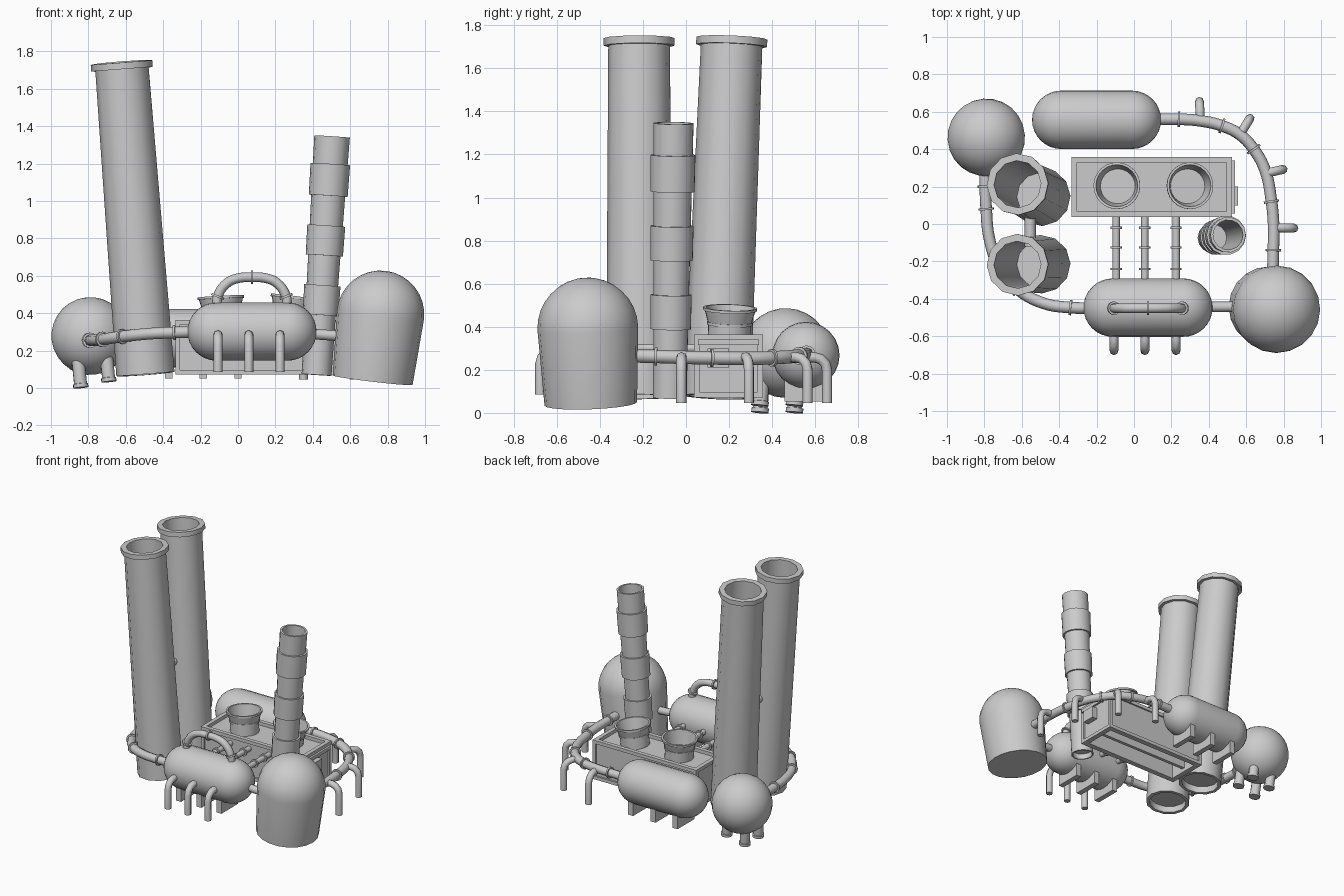
import bpy, bmesh
from math import sin, cos, pi, radians
from mathutils import Vector

if "Cube" in bpy.data.objects:
    bpy.data.objects.remove(bpy.data.objects["Cube"])


def finish(bm, name):
    bmesh.ops.recalc_face_normals(bm, faces=bm.faces)
    me = bpy.data.meshes.new(name)
    bm.to_mesh(me)
    bm.free()
    ob = bpy.data.objects.new(name, me)
    bpy.context.collection.objects.link(ob)
    return ob


def lathe(name, prof, base, top, n=24):
    """Revolve (radius, height) points around the axis base -> top."""
    base = Vector(base)
    q = (Vector(top) - base).to_track_quat('Z', 'Y')
    bm = bmesh.new()
    rings = []
    for r, h in prof:
        k = 1 if r < 1e-5 else n
        rings.append([bm.verts.new(base + q @ Vector((r * cos(2 * pi * i / n), r * sin(2 * pi * i / n), h)))
                      for i in range(k)])
    for a, b in zip(rings, rings[1:]):
        for i in range(n):
            j = (i + 1) % n
            if len(a) == 1:
                bm.faces.new((a[0], b[i], b[j]))
            elif len(b) == 1:
                bm.faces.new((a[i], a[j], b[0]))
            else:
                bm.faces.new((a[i], a[j], b[j], b[i]))
    return finish(bm, name)


def arc(r, h, a0, a1, n=8):
    pts = []
    for i in range(n + 1):
        a = radians(a0 + (a1 - a0) * i / n)
        pts.append((max(0, r * cos(a)), h + r * sin(a)))
    return pts


def flange(name, p, d, r=.037, w=.012):
    p, d = Vector(p), Vector(d).normalized()
    return lathe(name, [(0, 0), (r, 0), (r, w), (0, w)], p - d * w / 2, p + d, 16)


def pipe(name, pts, r=.026, flanges=(), smooth=True):
    """Round tube through points, with collars at the listed point indices."""
    cu = bpy.data.curves.new(name, 'CURVE')
    cu.dimensions = '3D'
    cu.bevel_depth, cu.bevel_resolution, cu.resolution_u = r, 2, 5
    cu.use_fill_caps = True
    sp = cu.splines.new('BEZIER')
    sp.bezier_points.add(len(pts) - 1)
    for b, p in zip(sp.bezier_points, pts):
        b.co = p
        b.handle_left_type = b.handle_right_type = 'AUTO' if smooth else 'VECTOR'
    ob = bpy.data.objects.new(name, cu)
    bpy.context.collection.objects.link(ob)
    for i in flanges:
        d = Vector(pts[min(i + 1, len(pts) - 1)]) - Vector(pts[max(i - 1, 0)])
        flange(name + "_collar", pts[i], d, r + .01)
    return ob


def box(name, lo, hi, insets=()):
    """Box with recessed panels: (face normal, border, depth)."""
    lo, hi = Vector(lo), Vector(hi)
    bm = bmesh.new()
    bmesh.ops.create_cube(bm, size=1)
    for v in bm.verts:
        v.co = (lo + hi) / 2 + Vector([a * b for a, b in zip(v.co, hi - lo)])
    bm.normal_update()
    for nrm, border, depth in insets:
        f = max(bm.faces, key=lambda f: (f.normal.dot(Vector(nrm)) > .99) * f.calc_area())
        bmesh.ops.inset_region(bm, faces=[f], thickness=border, use_even_offset=True)
        f2 = bmesh.ops.extrude_discrete_faces(bm, faces=[f])['faces'][0]
        bmesh.ops.translate(bm, verts=f2.verts, vec=Vector(nrm) * -depth)
        bm.normal_update()
    return finish(bm, name)


def hook(name, start, end, z0, z1):
    """Drain pipe going out from start, bending down to z1 above end."""
    s, e = Vector((*start, z0)), Vector((*end, z0))
    d = (e - s).normalized()
    c = e - d * .06 - Vector((0, 0, .06))
    pts = [s] + [c + d * .06 * sin(radians(a)) + Vector((0, 0, .06 * cos(radians(a))))
                 for a in (0, 30, 60, 90)] + [Vector((e.x, e.y, z1))]
    pipe(name, pts, .024, smooth=False)


# Two tall chimneys, leaning outwards
for i, (b, t) in enumerate([((-.495, .145, .075), (-.623, .213, 1.74)),
                            ((-.495, -.215, .075), (-.623, -.218, 1.74))]):
    L = (Vector(t) - Vector(b)).length
    lathe(f"tall_chimney_{i}", [(0, .05), (.132, .05), (.132, 0), (.156, 0), (.143, L - .035),
          (.165, L - .035), (.165, L), (.126, L), (.126, .08), (0, .08)], b, t, 12)
pipe("chimney_link", [(-.555, -.12, .8), (-.555, .08, .8)], .03)

# Banded stack
b, t = (.42, -.075, .07), (.503, -.058, 1.345)
L = (Vector(t) - Vector(b)).length
cuts = [0, .32, .48, .64, .8, .96, 1.13, L]
prof = [(0, .04), (.07, .04), (.07, 0)]
for i in range(7):
    r = .08 + .0022 * i + (.013 if i % 2 else 0)
    prof += [(r, cuts[i]), (r + .002, cuts[i + 1])]
prof += [(.08, L), (.072, .06), (0, .06)]
lathe("banded_stack", prof, b, t, 14)

# Domed storage tank
lathe("domed_tank", [(0, 0), (.215, 0)] + arc(.234, .355, 0, 90),
      (.72, -.442, .042), (.762, -.456, .395), 20)

# Sphere tank on four short legs
lathe("sphere_tank", arc(.208, 0, -90, 90, 14), (-.79, .463, .278), (-.815, .475, .48), 24)
for sx in (-1, 1):
    for sy in (-1, 1):
        foot = Vector((-.765 + sx * .075, .423 + sy * .08, .018 + sx * .016))
        lathe("sphere_leg", [(0, 0), (.041, 0), (.041, .02), (.035, .022), (.035, .17), (0, .17)],
              foot, foot + Vector((-.01, .008, .1)), 12)

# Horizontal capsule tanks with saddles
for name, x, y, z, sad in [("front_tank", .075, -.447, .302, (-.11, .058, .225)),
                           ("back_tank", -.2, .557, .267, (-.37, -.187, 0))]:
    lathe(name, arc(.156, .156, -90, 0) + arc(.156, .534, 0, 90), (x - .345, y, z), (x, y, z), 24)
    for s in sad:
        box(name + "_saddle", (s - .02, y - .1, z - .215), (s + .02, y + .1, z - .1))

# Machine housing with recessed panels and open underside
box("housing", (-.335, .037, .072), (.525, .358, .365),
    [((0, 0, 1), .03, .025), ((0, 0, -1), .04, .12), ((0, -1, 0), .025, .012),
     ((0, 1, 0), .025, .012), ((1, 0, 0), .025, .012), ((-1, 0, 0), .025, .012)])
box("housing_rib", (-.3, .185, .1), (.49, .21, .2))
box("housing_end_frame", (.525, .055, .315), (.54, .34, .34))
box("control_box", (.505, .1, .21), (.557, .2, .3))

# Two flared fans on the roof
for x, tilt in ((-.088, -.004), (.29, .01)):
    b, t = (x - tilt, .2, .335), (x + tilt, .205, .49)
    lathe("roof_fan", [(0, 0), (.1, 0), (.1, .075), (.106, .075), (.106, .088), (.103, .088),
          (.118, .142), (.125, .142), (.125, .155), (.112, .155), (.093, .05), (0, .05)], b, t, 24)

# Pipes between housing and front tank, plus front drain pipes
for x in (-.095, .058, .225):
    pipe("feed_pipe", [(x, .06, .3), (x, -.02, .3), (x, -.125, .3), (x, -.24, .3), (x, -.33, .3)],
         .02, (1, 2, 3))
for x in (-.107, .058, .225):
    hook("front_drain", (x, -.55), (x, -.677), .285, .085)

# Arched pipe on the front tank
pipe("arch_pipe", [(-.112, -.45, .43), (-.108, -.45, .49), (-.06, -.45, .56), (.0, -.45, .587),
     (.075, -.45, .592), (.15, -.45, .587), (.21, -.45, .56), (.257, -.45, .49), (.262, -.45, .43)],
     .026, (1, 4, 7))

# Pipe from the front tank to the domed tank
pipe("tank_link", [(.38, -.443, .29), (.6, -.443, .275)], .028)

# Curved pipe from the front tank round to the sphere
pipe("left_pipe", [(-.24, -.45, .3), (-.34, -.447, .297), (-.48, -.425, .29), (-.62, -.35, .275),
     (-.725, -.22, .26), (-.775, -.07, .255), (-.79, .08, .255), (-.795, .2, .255), (-.795, .32, .255)],
     .031, (1, 3, 4, 6, 7))

# Curved pipe from the back tank round to the domed tank, with drain pipes
pipe("right_pipe", [(.1, .56, .27), (.24, .56, .272), (.35, .552, .27), (.47, .525, .265),
     (.57, .475, .26), (.64, .4, .256), (.7, .29, .253), (.735, .12, .255), (.747, -.02, .258),
     (.745, -.14, .262), (.742, -.27, .265)], .031, (1, 3, 5, 7, 9))
for s, e in (((.355, .55), (.35, .655)), ((.565, .475), (.62, .565)),
             ((.7, .27), (.797, .292)), ((.747, -.02), (.855, -.022))):
    hook("side_drain", s, e, .258, .045)

# Smooth shading with sharp edges kept
meshes = [o for o in bpy.context.collection.objects if o.type == 'MESH']
for o in meshes:
    o.select_set(True)
bpy.context.view_layer.objects.active = meshes[0]
bpy.ops.object.shade_smooth_by_angle(angle=radians(35))
